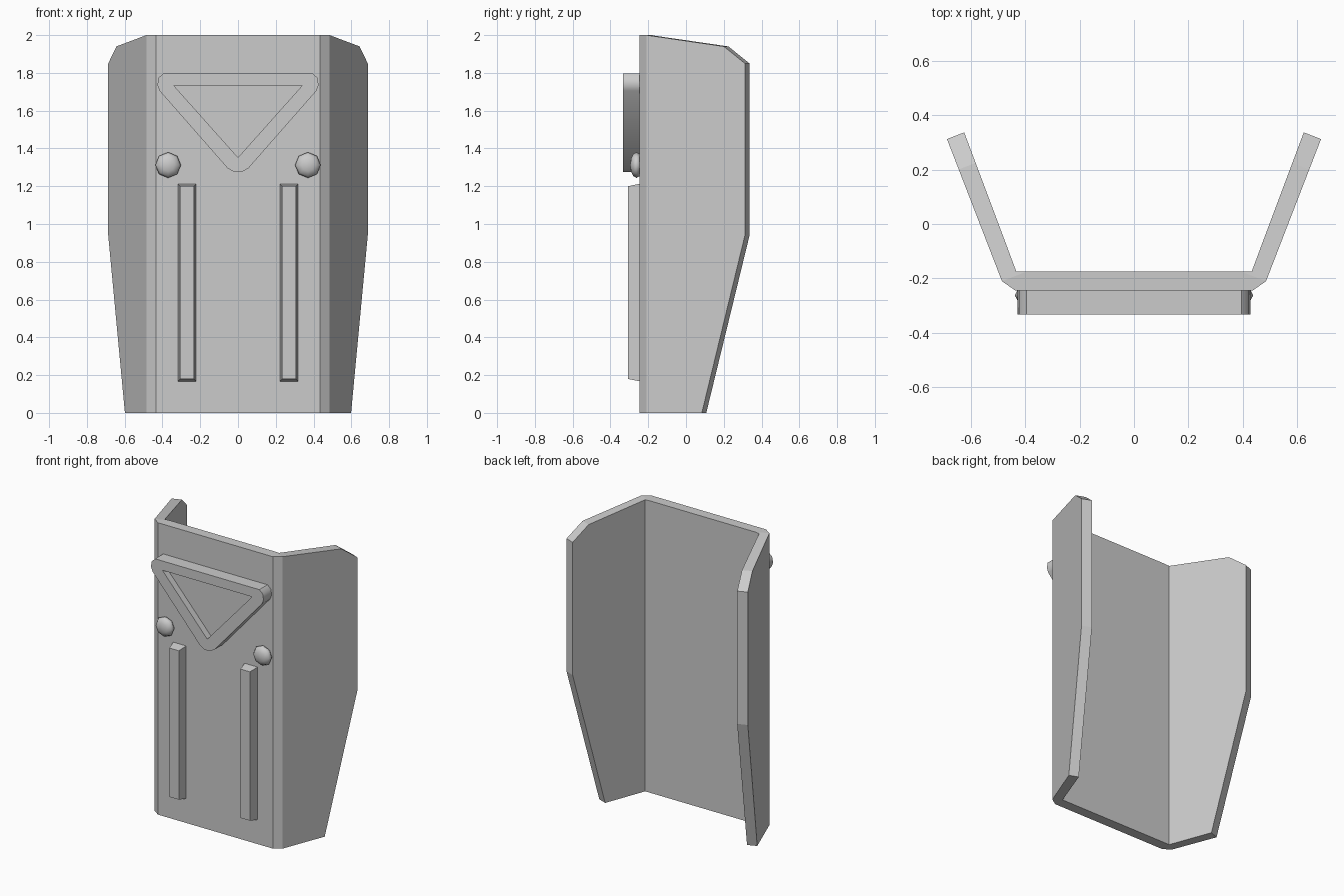
import bpy, bmesh, math
from mathutils import Vector, Matrix

cube = bpy.data.objects.get("Cube")
if cube:
    bpy.data.objects.remove(cube, do_unlink=True)

grey = bpy.data.materials.new("plain grey")
grey.use_nodes = True
grey.diffuse_color = (0.6, 0.6, 0.6, 1)
grey.node_tree.nodes["Principled BSDF"].inputs["Base Color"].default_value = (0.6, 0.6, 0.6, 1)


def finish(name, bm, smooth=None):
    bmesh.ops.recalc_face_normals(bm, faces=bm.faces)
    mesh = bpy.data.meshes.new(name)
    bm.to_mesh(mesh)
    bm.free()
    mesh.materials.append(grey)
    obj = bpy.data.objects.new(name, mesh)
    bpy.context.collection.objects.link(obj)
    if smooth:
        bpy.ops.object.select_all(action='DESELECT')
        obj.select_set(True)
        bpy.context.view_layer.objects.active = obj
        bpy.ops.object.shade_smooth_by_angle(angle=math.radians(smooth))
    return obj


def prism(bm, points, offset):
    face = bm.faces.new([bm.verts.new(p) for p in points])
    new = bmesh.ops.extrude_face_region(bm, geom=[face], use_keep_orig=True)["geom"]
    bmesh.ops.translate(bm, vec=offset, verts=[v for v in new if isinstance(v, bmesh.types.BMVert)])
    return [f for f in new if isinstance(f, bmesh.types.BMFace)][0]


# Folded shell: half of the plan, raised, trimmed along the wing and mirrored
FRONT = -0.245
corner = Vector((0.485, -0.21, 0))
tip = Vector((0.687, 0.312, 0))
along = (tip - corner).normalized()
inward = Vector((-along.y, along.x, 0))
plan = [(0, FRONT, 0), (0.435, FRONT, 0), corner, tip, tip + inward * 0.068,
        (0.432, -0.175, 0), (0, -0.175, 0)]
bm = bmesh.new()
prism(bm, plan, (0, 0, 2))


def trim(bm, start, end):
    """Cut off everything on the left of a line given as (distance along wing, height)."""
    a, b = [corner + along * s + Vector((0, 0, z)) for s, z in (start, end)]
    normal = inward.cross(b - a)
    middle = corner + Vector((0, 0, 1))
    if normal.dot(middle - a) > 0:
        normal.negate()
    cut = bmesh.ops.bisect_plane(bm, geom=bm.verts[:] + bm.edges[:] + bm.faces[:],
                                 plane_co=a, plane_no=normal, clear_outer=True)["geom_cut"]
    bmesh.ops.holes_fill(bm, edges=[e for e in cut if isinstance(e, bmesh.types.BMEdge)])


reach = (tip - corner).length
for start, end in (((0, 2), (0.44, 1.94)), ((0.44, 1.94), (reach, 1.85)),
                   ((reach, 0.94), (0.315, 0))):
    trim(bm, start, end)
bmesh.ops.delete(bm, geom=[f for f in bm.faces if all(abs(v.co.x) < 1e-4 for v in f.verts)],
                 context='FACES')
shell = finish("shell", bm)
mirror = shell.modifiers.new("mirror", 'MIRROR')
mirror.use_clip = True

# Raised triangular badge with a sunken centre
half = [(0.02, 1.275), (0.055, 1.295), (0.415, 1.705), (0.427, 1.735), (0.42, 1.775), (0.395, 1.797)]
outline = half + [(-x, z) for x, z in reversed(half)]
bm = bmesh.new()
cap = prism(bm, [(x, FRONT + 0.01, z) for x, z in outline], (0, -0.098, 0))
cap_edges = cap.edges[:]
bmesh.ops.delete(bm, geom=[cap], context='FACES_ONLY')
rim = [bm.verts.new((x, -0.333, z)) for x, z in ((0, 1.352), (0.34, 1.733), (-0.34, 1.733))]
rim_edges = [bm.edges.new((rim[i], rim[i - 1])) for i in range(3)]
bmesh.ops.triangle_fill(bm, edges=cap_edges + rim_edges, use_beauty=True)
# close the recess with walls and a floor
inside = [f for f in bm.faces if set(f.verts) == set(rim)]
bmesh.ops.delete(bm, geom=inside, context='FACES_ONLY')
floor = [bm.verts.new(v.co + Vector((0, 0.045, 0))) for v in rim]
for i in range(3):
    bm.faces.new((rim[i - 1], rim[i], floor[i], floor[i - 1]))
bm.faces.new(floor)
finish("triangle_badge", bm, 40)

# Studs and tapered ribs, one of each per side
for side, label in ((1, "left"), (-1, "right")):
    bm = bmesh.new()
    place = Matrix.Translation((side * 0.37, -0.262, 1.312)) @ Matrix.Diagonal((1, 0.5, 1, 1))
    turn = Matrix.Rotation(math.pi / 2, 4, 'X')
    bmesh.ops.create_uvsphere(bm, u_segments=8, v_segments=6, radius=0.068, matrix=place @ turn)
    finish(label + "_stud", bm, 60)

    bm = bmesh.new()
    x = side * 0.27
    cap = prism(bm, [(x + a * 0.051, FRONT + 0.01, 0.69 + b * 0.525)
                     for a, b in ((-1, -1), (1, -1), (1, 1), (-1, 1))], (0, -0.072, 0))
    for v in cap.verts:
        v.co.x += 0.015 if v.co.x < x else -0.015
        v.co.z += 0.015 if v.co.z < 0.69 else -0.015
    finish(label + "_rib", bm)
